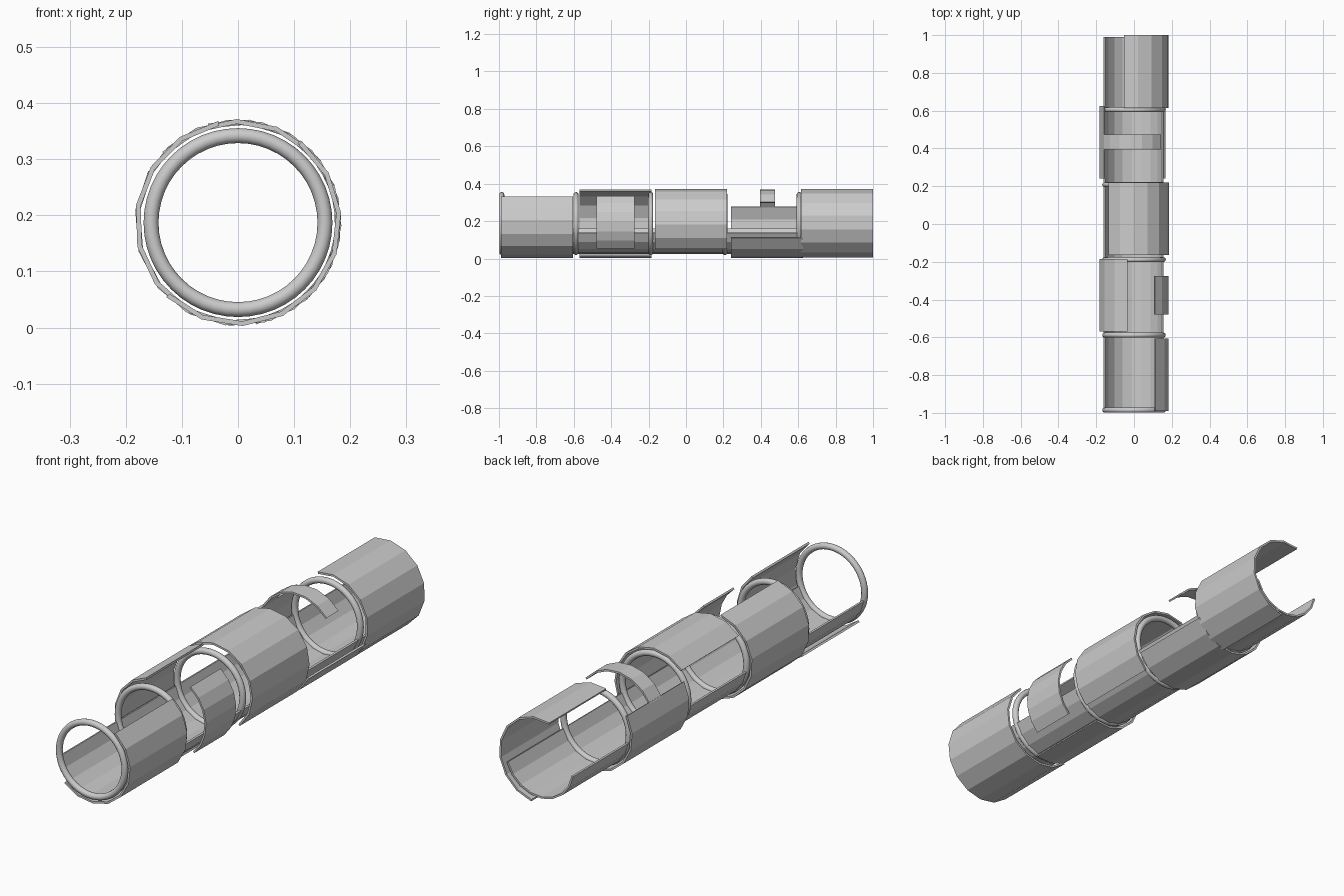
import bpy, bmesh, math

if "Cube" in bpy.data.objects:
    bpy.data.objects.remove(bpy.data.objects["Cube"])

CZ = 0.187  # height of the tube axis

grey = bpy.data.materials.new("light_grey")
grey.diffuse_color = (0.6, 0.6, 0.6, 1)
grey.use_nodes = True
grey.node_tree.nodes["Principled BSDF"].inputs["Base Color"].default_value = grey.diffuse_color


def finish(bm, name):
    bmesh.ops.recalc_face_normals(bm, faces=bm.faces)
    mesh = bpy.data.meshes.new(name)
    bm.to_mesh(mesh)
    bm.free()
    mesh.materials.append(grey)
    obj = bpy.data.objects.new(name, mesh)
    bpy.context.collection.objects.link(obj)
    return obj


def shell(name, a0, a1, y0, y1, r_in, r_out, segments):
    """Curved plate around the y axis between two angles in degrees."""
    bm = bmesh.new()
    rows = []
    for i in range(segments + 1):
        a = math.radians(a0 + (a1 - a0) * i / segments)
        rows.append([bm.verts.new((r * math.cos(a), y, CZ + r * math.sin(a)))
                     for r, y in ((r_in, y0), (r_out, y0), (r_out, y1), (r_in, y1))])
    for p, q in zip(rows, rows[1:]):
        for k in range(4):
            n = (k + 1) % 4
            bm.faces.new((p[k], p[n], q[n], q[k]))
    bm.faces.new(rows[0])
    bm.faces.new(rows[-1][::-1])
    return finish(bm, name)


def ring(name, y, major=0.155, minor=0.0133, n=48, m=12):
    """Round hoop standing across the tube."""
    bm = bmesh.new()
    grid = []
    for i in range(n):
        a = 2 * math.pi * i / n
        loop = []
        for j in range(m):
            b = 2 * math.pi * j / m
            r = major + minor * math.cos(b)
            loop.append(bm.verts.new((r * math.cos(a), y + minor * math.sin(b),
                                      CZ + r * math.sin(a))))
        grid.append(loop)
    for i in range(n):
        p, q = grid[i], grid[(i + 1) % n]
        for j in range(m):
            k = (j + 1) % m
            bm.faces.new((p[j], p[k], q[k], q[j])).smooth = True
    return finish(bm, name)


# Support hoops
for i, y in enumerate((-0.985, -0.588, -0.189, 0.208, 0.605)):
    ring(f"hoop_{i + 1}", y)

# Floor tray running the whole length
shell("floor_tray", 190, 342, -0.985, 0.99, 0.155, 0.163, 8)

# Half-round outer panels, each turned differently
panels = (
    ("front_panel", -134, 52, -0.99, -0.605),
    ("left_panel", 101, 286, -0.57, -0.185),
    ("middle_panel", -48, 137, -0.165, 0.22),
    ("lower_panel", 150, 335, 0.24, 0.625),
    ("back_panel", -80, 107, 0.615, 1.0),
)
for name, a0, a1, y0, y1 in panels:
    shell(name, a0, a1, y0, y1, 0.176, 0.1845, 8)

# Short curved straps
shell("top_strap", 39, 152, 0.395, 0.475, 0.176, 0.184, 6)
shell("side_strap", -46, 53, -0.478, -0.275, 0.176, 0.184, 6)
